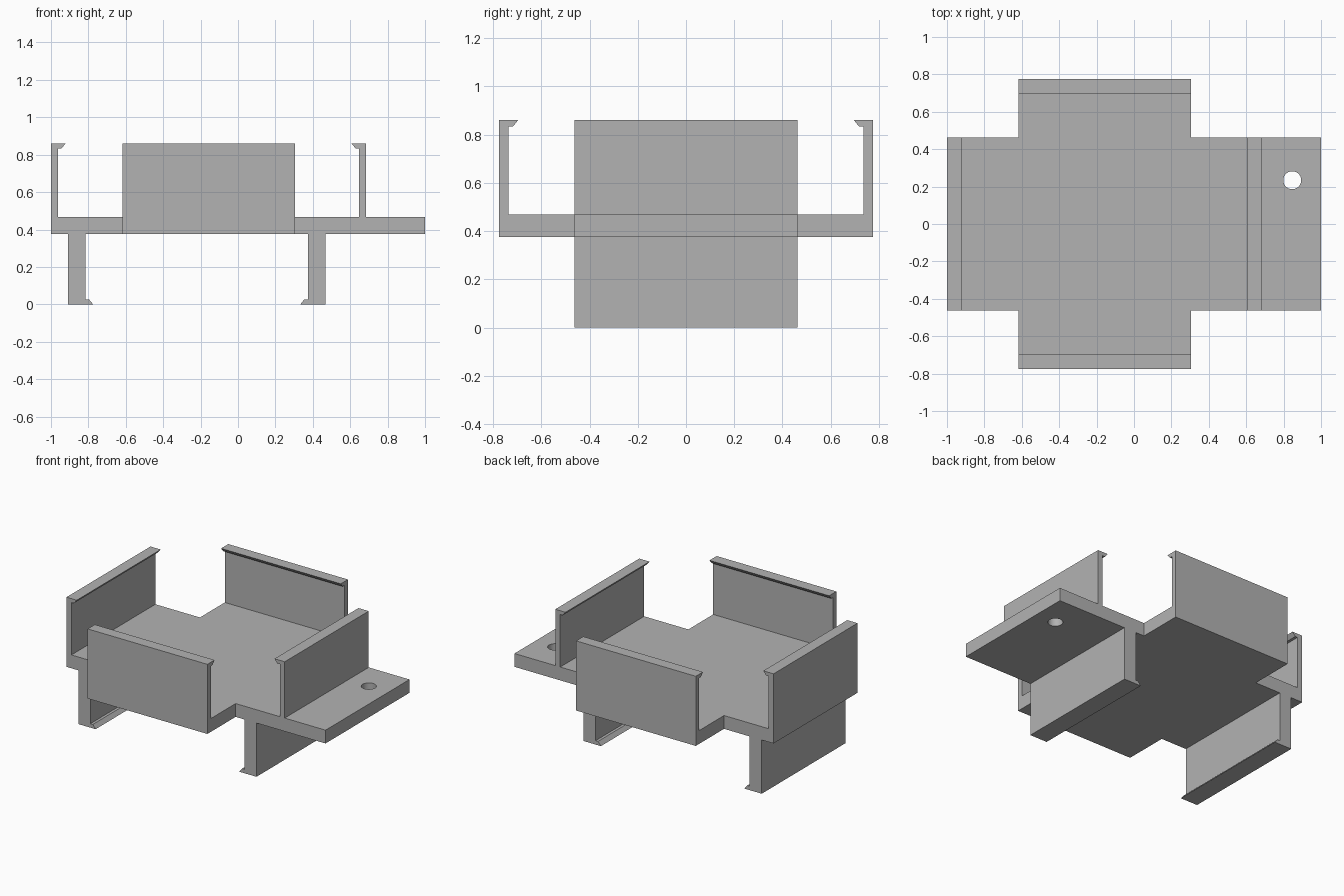
import bpy
import bmesh
from mathutils import Vector

if "Cube" in bpy.data.objects:
    bpy.data.objects.remove(bpy.data.objects["Cube"], do_unlink=True)

# Single matte grey
grey = bpy.data.materials.new("grey")
grey.use_nodes = True
COLOUR = (0.45, 0.45, 0.45, 1)
grey.diffuse_color = COLOUR
grey.node_tree.nodes["Principled BSDF"].inputs["Base Color"].default_value = COLOUR

BOTTOM, DECK, TOP = 0.375, 0.468, 0.861
HALF = 0.463                 # half length of walls running along y
ARM = (-0.618, 0.306)        # x range of front and back arms
REACH = 0.775                # y extent of front and back arms


def prism(name, points, offset):
    """Extrude a closed planar outline along an offset vector."""
    bm = bmesh.new()
    face = bm.faces.new([bm.verts.new(p) for p in points])
    grown = bmesh.ops.extrude_face_region(bm, geom=[face])["geom"]
    verts = [g for g in grown if isinstance(g, bmesh.types.BMVert)]
    bmesh.ops.translate(bm, verts=verts, vec=Vector(offset))
    bmesh.ops.recalc_face_normals(bm, faces=bm.faces)
    mesh = bpy.data.meshes.new(name)
    bm.to_mesh(mesh)
    bm.free()
    mesh.materials.append(grey)
    obj = bpy.data.objects.new(name, mesh)
    bpy.context.collection.objects.link(obj)
    return obj


def hook(outer, inward, thick, root, tip):
    """Wall section with a bevelled lip at its tip: (horizontal, height) pairs."""
    step = 0.027 if tip < root else -0.027
    section = [(0, root), (0, tip), (thick + 0.041, tip),
               (thick + 0.019, tip + step), (thick, tip + step), (thick, root)]
    return [(outer + inward * d, z) for d, z in section]


def wall_along_y(name, *section):
    pts = [(x, -HALF, z) for x, z in hook(*section)]
    return prism(name, pts, (0, 2 * HALF, 0))


def wall_along_x(name, *section):
    pts = [(ARM[0], y, z) for y, z in hook(*section)]
    return prism(name, pts, (ARM[1] - ARM[0], 0, 0))


# Cross-shaped deck
a, b = ARM
outline = [(-1, -HALF), (a, -HALF), (a, -REACH), (b, -REACH), (b, -HALF), (1, -HALF),
           (1, HALF), (b, HALF), (b, REACH), (a, REACH), (a, HALF), (-1, HALF)]
deck = prism("deck", [(x, y, BOTTOM) for x, y in outline], (0, 0, DECK - BOTTOM))

# Screw hole through the tab
bpy.ops.mesh.primitive_cylinder_add(vertices=48, radius=0.048, depth=0.5,
                                    location=(0.846, 0.234, DECK))
cutter = bpy.context.object
cutter.name = "hole_cutter"
cutter.hide_render = True
cutter.data.materials.append(grey)
cut = deck.modifiers.new("screw_hole", 'BOOLEAN')
cut.operation = 'DIFFERENCE'
cut.solver = 'EXACT'
cut.object = cutter
bpy.context.view_layer.objects.active = deck
bpy.ops.object.modifier_apply(modifier=cut.name)
bpy.data.objects.remove(cutter, do_unlink=True)
bpy.context.view_layer.objects.active = deck
deck.select_set(True)
bpy.ops.object.shade_smooth_by_angle()

# Upper clip walls, lips facing inward
wall_along_y("right_wall", -1, 1, 0.038, DECK, TOP)
wall_along_y("left_wall", 0.685, -1, 0.038, DECK, TOP)
wall_along_x("front_wall", -REACH, 1, 0.038, DECK, TOP)
wall_along_x("back_wall", REACH, -1, 0.038, DECK, TOP)

# Lower clip legs, lips facing inward
wall_along_y("right_leg", -0.909, 1, 0.093, BOTTOM, 0)
wall_along_y("left_leg", 0.467, -1, 0.093, BOTTOM, 0)
